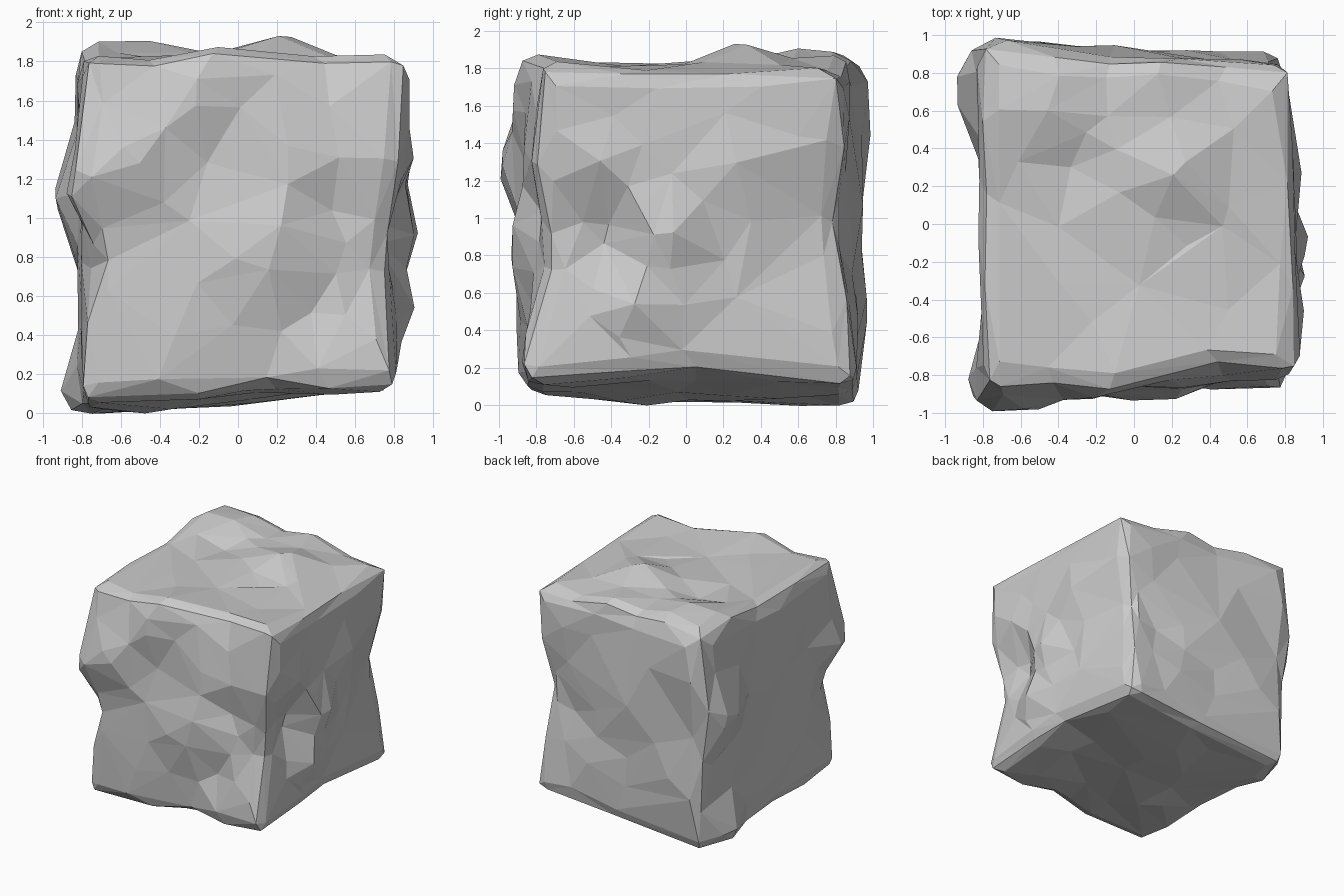
import bpy
import bmesh
import math
from mathutils import Vector, noise

old = bpy.data.objects.get("Cube")
if old:
    bpy.data.objects.remove(old, do_unlink=True)

# Stone colour
stone = bpy.data.materials.new("grey stone")
stone.use_nodes = True
grey = (0.6, 0.6, 0.6, 1)
stone.diffuse_color = grey
stone.node_tree.nodes["Principled BSDF"].inputs["Base Color"].default_value = grey

# Outer corners of the block, keyed by direction
CORNERS = {
    (-1, -1, -1): (-.80, -.86, .05), (1, -1, -1): (.82, -.89, .12),
    (-1, 1, -1): (-.79, .92, -.02), (1, 1, -1): (.79, .92, .13),
    (-1, -1, 1): (-.80, -.87, 1.82), (1, -1, 1): (.87, -.81, 1.81),
    (-1, 1, 1): (-.83, .92, 1.83), (1, 1, 1): (.83, .84, 1.78),
}

# Bulges and dents: face, centre across the face, radius, push outward
SCULPT = [
    ("front", -.6, 1.27, .28, .13), ("front", -.25, 1.58, .15, .06),
    ("front", .02, .78, .32, .07), ("front", .25, 1.4, .2, .04),
    ("front", .25, .98, .15, .03), ("front", -.45, .45, .25, .03),
    ("front", .4, .5, .16, -.05), ("front", .5, 1.05, .14, -.05),
    ("back", -.68, 1.5, .3, .08), ("back", -.55, .45, .3, .06),
    ("back", -.1, 1.1, .3, .04), ("back", .45, .8, .2, -.04),
    ("right", .72, 1.1, .26, .13), ("right", .62, .12, .2, .1),
    ("right", -.1, .9, .4, -.02),
    ("left", -.1, .93, .22, .1), ("left", -.46, .92, .2, -.1),
    ("left", -.25, .5, .18, .07), ("left", .25, 1.3, .25, .05),
    ("left", -.42, 1.3, .2, .05), ("left", .35, .7, .25, -.02),
    ("top", .23, .3, .26, .13), ("top", -.5, .65, .35, .08),
    ("top", .1, .8, .2, .05), ("top", -.35, .33, .16, -.04),
    ("top", -.05, -.75, .25, .05),
    ("bottom", -.4, -.25, .3, .04), ("bottom", .1, .4, .4, .02),
]
# Push axis, its sign, and the two axes across the face
FACES = {
    "front": (1, -1, 0, 2), "back": (1, 1, 0, 2),
    "right": (0, -1, 1, 2), "left": (0, 1, 1, 2),
    "bottom": (2, -1, 0, 1), "top": (2, 1, 0, 1),
}

# Chips and swellings along the edges: centre, radius, push
EDGES = [
    ((-.81, -.87, 1.18), .2, (-.09, 0, 0)),
    ((-.81, -.87, .77), .2, (.08, .01, 0)),
    ((.85, -.84, .78), .36, (-.07, .11, 0)),
    ((.83, .88, .9), .4, (-.09, -.06, 0)),
    ((.86, -.82, 1.5), .2, (.02, .02, 0)),
    ((.5, -.85, 1.82), .3, (0, .08, .03)),
    ((-.07, -.87, 1.8), .22, (0, -.04, 0)),
    ((.1, -.88, .1), .25, (0, .02, .05)),
    ((.83, 0, .13), .4, (0, 0, .06)),
]


def warp(p):
    """Blend the block corners at a point of the unit cube."""
    result = Vector()
    for sign, corner in CORNERS.items():
        weight = math.prod((1 + s * c) / 2 for s, c in zip(sign, p))
        result += weight * Vector(corner)
    return result


def sculpt(unit, point):
    """Push one point by all bulges, dents and edge chips."""
    result = point.copy()
    for name, a, b, radius, push in SCULPT:
        axis, sign, u, v = FACES[name]
        facing = max(0, unit[axis] * sign) ** 6
        distance = (point[u] - a) ** 2 + (point[v] - b) ** 2
        result[axis] += sign * push * facing * math.exp(-distance / radius ** 2)
    for centre, radius, push in EDGES:
        distance = (point - Vector(centre)).length_squared
        result += Vector(push) * math.exp(-distance / radius ** 2)
    return result


# Rough block: finely divided cube, softened edges, sculpted
bm = bmesh.new()
bmesh.ops.create_cube(bm, size=2)
bmesh.ops.subdivide_edges(bm, edges=bm.edges[:], cuts=17, use_grid_fill=True)
SOFT = 0.11
for vert in bm.verts:
    unit = vert.co.copy()
    core = Vector([max(SOFT - 1, min(1 - SOFT, c)) for c in unit])
    soft = core + (unit - core).normalized() * SOFT
    point = sculpt(unit, warp(soft))
    rough = noise.noise_vector(point * 3.2 + Vector((4, 2, 7)))
    vert.co = point + rough * 0.022
bmesh.ops.triangulate(bm, faces=bm.faces[:])

mesh = bpy.data.meshes.new("stone_block")
bm.to_mesh(mesh)
bm.free()
mesh.materials.append(stone)
block = bpy.data.objects.new("stone_block", mesh)
bpy.context.collection.objects.link(block)

# Broad irregular facets
facets = block.modifiers.new("facets", "DECIMATE")
facets.ratio = 0.125
bpy.context.view_layer.objects.active = block
block.select_set(True)
bpy.ops.object.modifier_apply(modifier=facets.name)
block.data.shade_flat()
